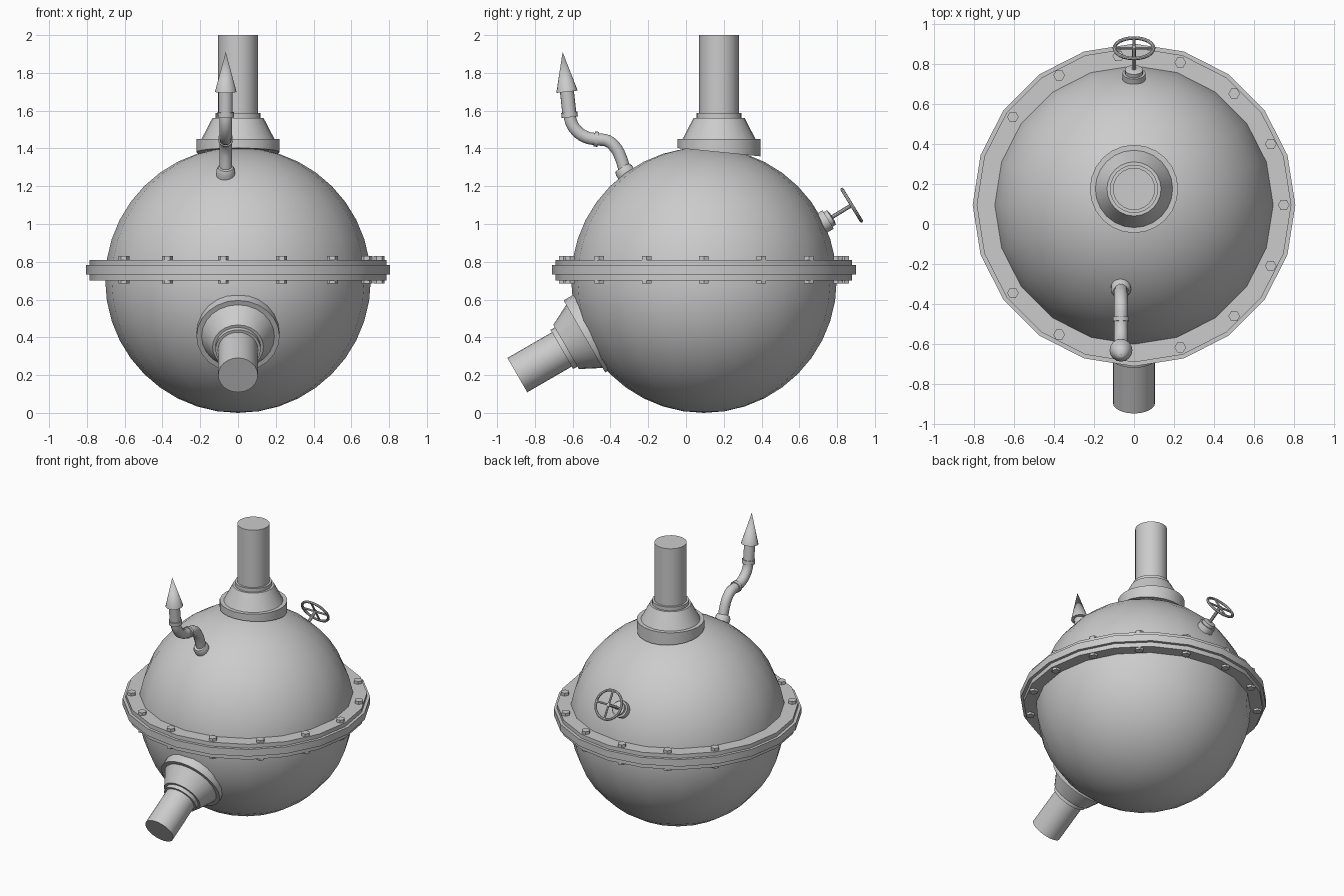
import bpy, bmesh
from math import radians, cos, sin, pi
from mathutils import Vector, Matrix

if "Cube" in bpy.data.objects:
    bpy.data.objects.remove(bpy.data.objects["Cube"])


def finish(name, bm, angle=32):
    bmesh.ops.remove_doubles(bm, verts=bm.verts, dist=1e-5)
    bmesh.ops.recalc_face_normals(bm, faces=bm.faces)
    me = bpy.data.meshes.new(name)
    bm.to_mesh(me)
    bm.free()
    me.shade_smooth()
    me.set_sharp_from_angle(angle=radians(angle))
    ob = bpy.data.objects.new(name, me)
    bpy.context.collection.objects.link(ob)
    return ob


def frame(origin, axis):
    return Matrix.Translation(origin) @ Vector(axis).to_track_quat('Z', 'Y').to_matrix().to_4x4()


def lathe(name, profile, origin=(0, 0, 0), axis=(0, 0, 1), n=24, closed=False, spin=0):
    """Revolve (radius, height) points around an axis."""
    bm = bmesh.new()
    rings = [[bm.verts.new((r * cos(2 * pi * i / n + spin), r * sin(2 * pi * i / n + spin), h))
              for i in range(n)] for r, h in profile]
    pairs = list(zip(rings, rings[1:])) + ([(rings[-1], rings[0])] if closed else [])
    for a, b in pairs:
        for i in range(n):
            j = (i + 1) % n
            bm.faces.new((a[i], a[j], b[j], b[i]))
    if not closed:
        for ring, (r, h) in ((rings[0], profile[0]), (rings[-1], profile[-1])):
            if r > 1e-4:
                bm.faces.new(ring)
    bm.transform(frame(origin, axis))
    return finish(name, bm)


CY, CZ = 0.095, 0.703

# Round tank body
bm = bmesh.new()
bmesh.ops.create_uvsphere(bm, u_segments=20, v_segments=20, radius=0.703)
bm.transform(Matrix.Translation((0, CY, CZ)))
finish("tank_body", bm, 40)

# Stepped flange around the middle
lathe("middle_flange", [(0.68, 0.70), (0.785, 0.70), (0.785, 0.732), (0.805, 0.732),
                        (0.805, 0.782), (0.785, 0.782), (0.785, 0.81), (0.68, 0.81)],
      (0, CY, 0), n=20, closed=True)

# Hexagonal bolts, leaving the two empty places on the left
for k in range(15):
    if k in (7, 8):
        continue
    a = radians(24 * k)
    lathe(f"flange_bolt_{k}", [(0.029, 0.685), (0.029, 0.83)],
          (0.747 * cos(a), CY + 0.747 * sin(a), 0), n=6)


# Pipe outlets: rim, cone, collar and pipe; the rim bottom leans with the tank
def outlet(name, origin, axis, length, lean):
    ob = lathe(name, [(0.22, -0.07), (0.22, 0), (0.193, 0), (0.135, 0.112), (0.12, 0.112),
                      (0.12, 0.138), (0.105, 0.138), (0.105, length)], origin, axis)
    inv = frame(origin, axis)
    for v in ob.data.vertices:
        p = inv.inverted() @ v.co
        if p.z < -0.03:
            v.co += Vector(axis).normalized() * lean * (v.co - Vector(origin)).y


outlet("top_outlet", (0, 0.175, 1.45), (0, 0, 1), 0.55, -0.1)
d = Vector((0, -cos(radians(30)), -sin(radians(30))))
outlet("front_outlet", Vector((0, -0.893, 0.20)) - d * 0.41, d, 0.41, 0)

# Bent vent pipe
X = -0.065
path = [(-0.30, 1.23), (-0.327, 1.295), (-0.343, 1.345), (-0.37, 1.40), (-0.415, 1.44),
        (-0.47, 1.448), (-0.53, 1.46), (-0.58, 1.495), (-0.608, 1.54), (-0.617, 1.59)]
cu = bpy.data.curves.new("vent_pipe", 'CURVE')
cu.dimensions = '3D'
cu.bevel_depth = 0.034
cu.bevel_resolution = 3
cu.resolution_u = 3
cu.use_fill_caps = True
sp = cu.splines.new('BEZIER')
sp.bezier_points.add(len(path) - 1)
for bp, (y, z) in zip(sp.bezier_points, path):
    bp.co = (X, y, z)
    bp.handle_left_type = bp.handle_right_type = 'AUTO'
bpy.context.collection.objects.link(bpy.data.objects.new("vent_pipe", cu))

# Vent collars, upper pipe and pointed cap
lathe("vent_base_collar", [(0.05, -0.03), (0.05, 0.012), (0.04, 0.03)], (X, -0.323, 1.275), (0, -0.55, 0.83), 16)
lathe("vent_middle_collar", [(0.04, -0.011), (0.04, 0.011)], (X, -0.475, 1.449), (0, -1, 0.1), 16)
up = (0, -0.11, 1)
lathe("vent_upper_pipe", [(0.043, -0.015), (0.043, 0.012), (0.037, 0.012), (0.037, 0.13)],
      (X, -0.617, 1.58), up, 16)
lathe("vent_cap", [(0.057, 0), (0, 0.212)], (X, -0.63, 1.70), up, 16)

# Valve on the back: base, stem and spoked wheel
ax = Vector((0, 0.85, 0.52)).normalized()
hub = Vector((0, 0.877, 1.10))
lathe("valve_base", [(0.057, -0.04), (0.057, 0.012), (0.045, 0.012), (0.045, 0.032), (0.025, 0.038)],
      hub - ax * 0.158, ax, 16)
lathe("valve_stem", [(0.011, -0.14), (0.011, 0.008)], hub, ax, 10)
lathe("valve_wheel", [(0.098 + 0.009 * cos(t * pi / 4), 0.009 * sin(t * pi / 4)) for t in range(8)],
      hub, ax, 24, closed=True)
for i, s in enumerate((Vector((1, 0, 0)), ax.cross(Vector((1, 0, 0))))):
    lathe(f"valve_spoke_{i}", [(0.007, -0.098), (0.007, 0.098)], hub, s, 8)
